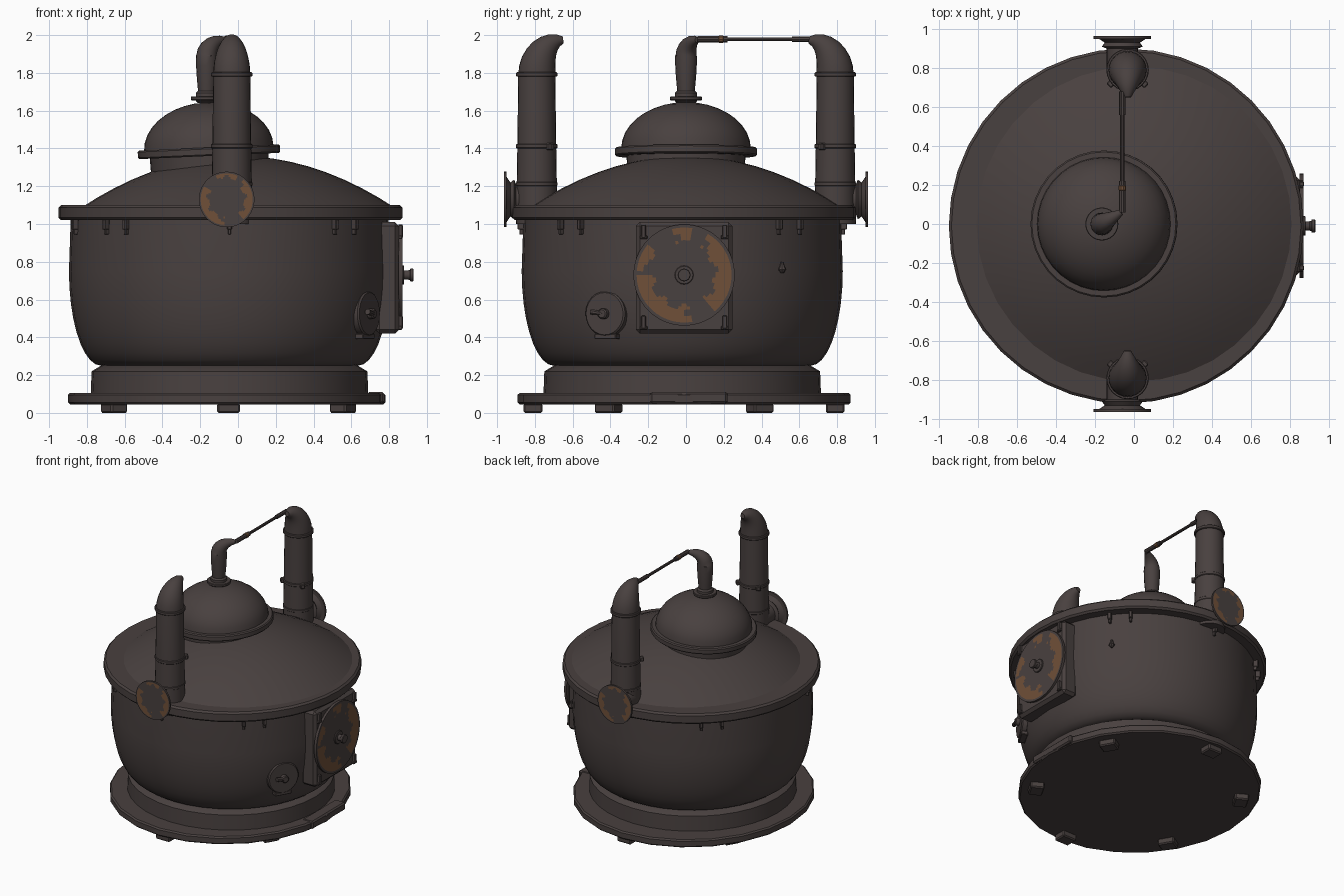
import bpy, bmesh
from math import sin, cos, pi, radians, degrees, atan2
from mathutils import Vector, Matrix

old = bpy.data.objects.get("Cube")
if old:
    bpy.data.objects.remove(old, do_unlink=True)


def material(name, *rgb):
    m = bpy.data.materials.new(name)
    m.use_nodes = True
    m.diffuse_color = (*rgb, 1)
    m.node_tree.nodes["Principled BSDF"].inputs["Base Color"].default_value = (*rgb, 1)
    return m


IRON = material("dark_iron", .066, .052, .05)
RUST = material("rust", .16, .08, .04)
X, Y, Z = Matrix.Identity(3)


def finish(name, bm):
    bmesh.ops.recalc_face_normals(bm, faces=bm.faces)
    me = bpy.data.meshes.new(name)
    bm.to_mesh(me)
    bm.free()
    for colour in (IRON, RUST):
        me.materials.append(colour)
    for p in me.polygons:
        p.use_smooth = True
    me.set_sharp_from_angle(angle=radians(35))
    ob = bpy.data.objects.new(name, me)
    bpy.context.collection.objects.link(ob)
    return ob


def loft(name, rings, sides, stretch=1):
    """Skin circular rings given as (centre, axis, radius), capped at both ends."""
    bm = bmesh.new()
    loops = []
    for centre, axis, r in rings:
        turn = Z.rotation_difference(axis)
        corners = [2 * pi * i / sides for i in range(sides)]
        loops.append([bm.verts.new(centre + turn @ Vector((r * cos(a), r * stretch * sin(a), 0)))
                      for a in corners])
    for a, b in zip(loops, loops[1:]):
        for i in range(sides):
            bm.faces.new((a[i - 1], a[i], b[i], b[i - 1]))
    bm.faces.new(loops[0])
    bm.faces.new(loops[-1])
    return finish(name, bm)


def lathe(name, origin, profile, axis=Z, sides=36, stretch=1):
    """Turn (radius, height) pairs around an axis."""
    axis = axis.normalized()
    return loft(name, [(Vector(origin) + axis * h, axis, r) for r, h in profile], sides, stretch)


def drum(name, origin, radius, height, axis=Z, sides=24, stretch=1):
    """Short cylinder with softened edges."""
    e = height / 6
    inner = radius - e
    return lathe(name, origin, [(inner, 0), (radius, e), (radius, height - e), (inner, height)],
                 axis, sides, stretch)


def tube(name, points, radii, sides=16):
    """Sweep a round section through points."""
    pts = [Vector(p) for p in points]
    rings = []
    for i, (p, r) in enumerate(zip(pts, radii)):
        ahead, behind = pts[min(i + 1, len(pts) - 1)], pts[max(i - 1, 0)]
        rings.append((p, (ahead - behind).normalized(), r))
    return loft(name, rings, sides)


def box(name, centre, size, angle=0):
    bm = bmesh.new()
    place = Matrix.Translation(centre) @ Matrix.Rotation(angle, 4, 'Z')
    bmesh.ops.create_cube(bm, size=1, matrix=place @ Matrix.Diagonal((*size, 1)))
    bmesh.ops.bevel(bm, geom=bm.edges[:], offset=min(size) / 6, segments=1, affect='EDGES')
    return finish(name, bm)


def quarter(steps):
    """Angles of a quarter turn."""
    return [pi / 2 * k / steps for k in range(steps + 1)]


def rusty_disc(name, centre, axis, right, radius, depth, patches):
    """Disc whose outward face is cut into cells; patches are (start, end, inner radius)."""
    steps = 16
    rings = [(radius, 0)] + [(radius * (1 - k / steps), depth) for k in range(steps)]
    ob = lathe(name, centre, rings, axis, 72)
    for p in ob.data.polygons:
        d = p.center - Vector(centre)
        u = d.dot(right)
        angle, r = degrees(atan2(d.z, u)), Vector((u, d.z)).length / radius
        for start, end, inner in patches:
            ragged = inner + .07 * sin(radians(angle) * 9)
            if p.normal.dot(axis) > .9 and ragged < r < .96:
                if (angle - start) % 360 < end - start + 7 * sin(r * 23):
                    p.material_index = 1


# Base plate, lip and feet
drum("base_plate", (-.06, -.01, .045), .84, .06, stretch=1.05)
box("base_lip", (.73, .015, .08), (.09, .41, .06))
for k in range(6):
    a = pi / 2 + k * pi / 3
    box("foot", (.7 * cos(a) - .05, .8 * sin(a) - .01, .025), (.1, .12, .05), a)

# Skirt, then the kettle body swelling out from the waist
BODY = Vector((-.045, -.02, 0))
lathe("skirt", BODY, [(.735, .09), (.73, .22), (.68, .25)])
belly = [(.68 + .17 * sin(t), .75 - .5 * cos(t)) for t in quarter(9)]
lathe("body", BODY, belly + [(.84, 1.05)], sides=40)

# Rim and parabolic lid
drum("rim", (-.04, -.01, 1.02), .91, .08, sides=40)
lathe("lid", (0, 0, 1.08), [(.84 * t, .28 * (1 - t * t)) for t in [1 - k / 9 for k in range(9)]])

# Small tilted dome with neck and flange
TILT = Vector((-.045, 0, 1))
DOME = Vector((-.155, 0, 1.41))
lathe("dome_neck", DOME, [(.31, -.16), (.315, -.04)], TILT)
drum("dome_flange", DOME - TILT * .05, .377, .045, TILT, 36)
lathe("dome", DOME - TILT * .01, [(.343 * cos(t), .245 * sin(t)) for t in quarter(9)[:-1]], TILT)

# Spout standing on a collar, curling towards the thin pipe
SPOUT = Vector((-.165, 0, 1.64))
drum("spout_flange", SPOUT + Z * .015, .085, .02)
drum("spout_collar", SPOUT, .058, .065)
stem = [(SPOUT + Z * (.05 + .05 * k), .045 + .013 * sin(k * pi / 8)) for k in range(5)]
curl = [(SPOUT + Vector((.1 * (1 - cos(t)), .06 * (1 - cos(t)), .25 + .085 * sin(t))),
         .015 + .04 * cos(t)) for t in quarter(6)]
tube("spout", *zip(*stem, *curl))
PIPE = Vector((-.06, 0, 1.978))
for name, start, end, r in (("pipe_sleeve", .06, .22, .017), ("thin_pipe", .2, .6, .011),
                            ("pipe_end", .56, .68, .016)):
    tube(name, [PIPE + Y * start, PIPE + Y * end], (r, r), 10)
band = drum("pipe_rust_band", PIPE + Y * .17, .02, .03, Y, 10)
for p in band.data.polygons:
    p.material_index = 1

# Two hooked chimney stacks with bands, knobs and round side ports
PORT_RUST = ((150, 260, .66), (-50, 45, .66), (65, 110, .8))
for side, s in (("front", -1), ("rear", 1)):
    foot = Vector((-.033, s * .79, 0))
    hook = [(foot + Vector((0, -s * .14 * (1 - cos(t)), 1.79 + .185 * sin(t))),
             .018 + .08 * cos(t)) for t in quarter(8)]
    tube(side + "_stack", *zip((foot + Z, .11), (foot + Z * 1.4, .103), *hook), 24)
    for z in (1.2, 1.4, 1.78):
        drum(side + "_stack_band", foot + Z * z, .109, .024)
    for across in (-.085, .085):
        box(side + "_stack_knob", foot + Vector((across, -s * .07, 1.41)), [.035] * 3, pi / 4)
    out = Y * s
    port = Vector((-.06, 0, 1.13)) + out * .95
    lathe(side + "_port_neck", port, [(.08, -.15), (.08, -.05), (.105, -.04), (.09, -.02), (.12, 0)],
          out, 24)
    rusty_disc(side + "_port_cover", port, out, X * -s, .147, .014, PORT_RUST)

# Large round door on the left side with its frame, clips and hub
DOOR = Vector((.85, -.01, .73))
DOOR_RUST = ((-50, 55, .62), (180, 275, .65), (80, 100, .65), (138, 170, .75))
box("door_frame", DOOR - Vector((.06, 0, .015)), (.125, .51, .59))
rusty_disc("door", DOOR, X, Y, .268, .02, DOOR_RUST)
for name, r, reach in (("hub_ring", .05, .03), ("hub_pin", .026, .07), ("hub_nut", .034, .08)):
    drum(name, DOOR + X * (reach - .02), r, .02, X, 16)
drum("hub_shaft", DOOR, .024, .07, X, 16)
for y in (-.215, .215):
    for z in (-.25, .23):
        clip = DOOR + Vector((.01, y, z))
        box("door_clip", clip, (.025, .025, .07))
        box("door_clip_foot", clip - Z * .03, (.02, .04, .02))


def on_body(angle, radius, z):
    return BODY + Vector((radius * cos(angle), radius * sin(angle), z))


# Small inspection hatch with hinge and handle
a = radians(-29)
out = Vector((cos(a), sin(a), 0))
hatch = on_body(a, .8, .525)
drum("hatch", hatch, .12, .048, out)
drum("hatch_knob", hatch + out * .04, .028, .04, out, 12)
grip = hatch + out * .07
tube("hatch_handle", [grip, grip + Vector((-.03, -.06, .01))], (.012, .016), 8)
box("hatch_hinge", hatch + out * .02 - Z * .12, (.05, .13, .03), a)

# Little tap on the wall
tap = on_body(radians(38), .86, .8)
tube("wall_tap", [tap - Z * .02 * k for k in range(4)], (.008, .012, .022, .008), 8)

# Clamps below the rim, mostly in pairs
for pair in (-44, 42, 90, 134, 197, 225, 270):
    spread = 0 if pair in (90, 197, 270) else 5
    for turn in {-spread, spread}:
        a = radians(pair + turn)
        box("rim_clamp", on_body(a, .855, 1), (.035, .024, .06), a)
        box("rim_clamp_tip", on_body(a, .85, .96), (.025, .016, .03), a)
